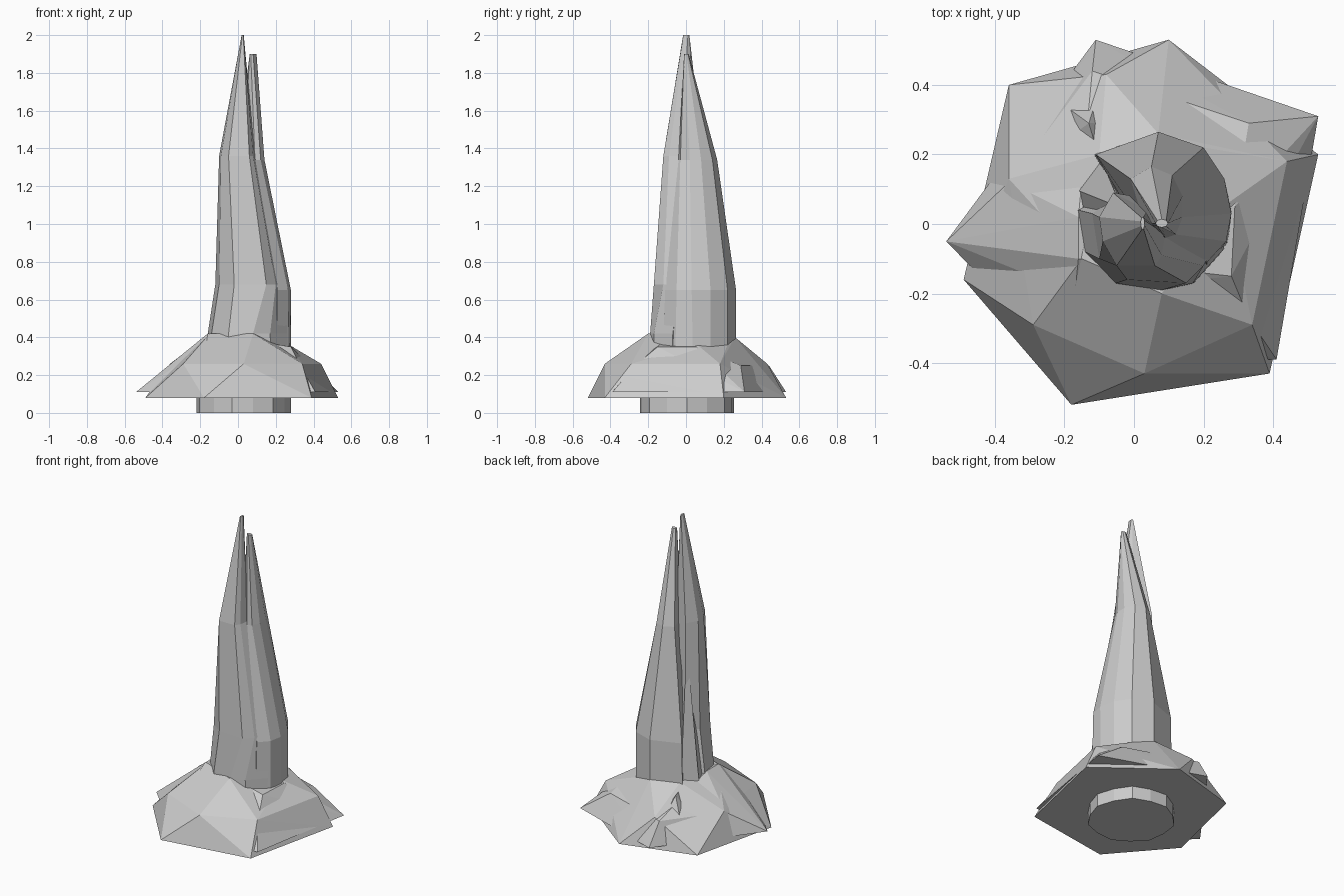
import bpy, bmesh, math

if "Cube" in bpy.data.objects:
    bpy.data.objects.remove(bpy.data.objects["Cube"])


def finish(bm, name):
    bmesh.ops.recalc_face_normals(bm, faces=bm.faces)
    mesh = bpy.data.meshes.new(name)
    bm.to_mesh(mesh)
    bm.free()
    obj = bpy.data.objects.new(name, mesh)
    bpy.context.collection.objects.link(obj)
    return obj


def hull(name, layers):
    """Faceted rock: convex hull of points given as {z: [(x, y), ...]}."""
    bm = bmesh.new()
    for z, pts in layers.items():
        for x, y in pts:
            bm.verts.new((x, y, z))
    res = bmesh.ops.convex_hull(bm, input=bm.verts)
    junk = {g for g in res["geom_interior"] + res["geom_unused"]
            if isinstance(g, bmesh.types.BMVert) and g.is_valid}
    bmesh.ops.delete(bm, geom=list(junk), context='VERTS')
    return finish(bm, name)


def loft(name, layers):
    """Flat-faced shard through rings with equal point counts."""
    bm = bmesh.new()
    rings = [[bm.verts.new((x, y, z)) for x, y in pts] for z, pts in layers]
    n = len(rings[0])
    for a, b in zip(rings, rings[1:]):
        for i in range(n):
            j = (i + 1) % n
            bm.faces.new((a[i], a[j], b[j], b[i]))
    bm.faces.new(rings[0])
    bm.faces.new(rings[-1])
    return finish(bm, name)


def tip(x, y, r, ry, n, start):
    return [(x + r * math.cos(start + i * math.tau / n),
             y + ry * math.sin(start + i * math.tau / n)) for i in range(n)]


# Broad faceted mound with a flat underside
hull("rock_mound", {
    0.08: [(-.49, -.16), (-.18, -.52), (.39, -.43), (.53, .20), (.10, .53), (-.36, .40)],
    0.26: [(-.29, -.29), (.03, -.43), (.34, -.29), (.44, .18), (-.08, .43), (-.36, .13)],
    0.36: [(.27, .06), (.20, .22)],
    0.40: [(.07, .26), (-.10, .20)],
    0.42: [(.08, -.20), (-.15, -.10)],
})

# Second rock turned inside the first, so its corners poke out
hull("rock_spurs", {
    0.11: [(-.54, -.05), (-.21, -.39), (.41, -.39), (.53, .31), (-.11, .53)],
    0.25: [(-.36, .12), (.33, .29), (-.12, .44), (.33, -.27)],
    0.35: [(-.17, -.20), (.28, -.15), (.29, .05)],
    0.42: [(-.16, -.10), (-.16, .02)],
})

# Small stones at the foot of the spire
for i, (x, y, z, r) in enumerate([(-.13, .29, .36, .08), (-.15, -.13, .39, .05),
                                  (.27, -.09, .33, .06)]):
    hull(f"small_stone_{i + 1}", {
        z - .12: tip(x, y, r, r, 5, i), z: [(x, y), (x * .8, y * .7)]})

# Stem below the mound
hull("stem", {z: [((.025 + r * math.cos(a)), (.005 + r * math.sin(a)))
                  for a, r in [(i * math.tau / 14, .255 - .01 * (i % 2)) for i in range(14)]]
              for z in (0, .3)})

# Tall front-left shard
loft("tall_shard", [
    (0.10, [(-.19, .05), (-.17, -.10), (-.06, -.19), (.08, -.20), (.18, -.17), (.25, -.08), (.14, .08), (-.05, .10)]),
    (0.42, [(-.16, .04), (-.14, -.08), (-.05, -.17), (.08, -.19), (.17, -.17), (.26, -.07), (.14, .08), (-.05, .10)]),
    (0.68, [(-.12, .03), (-.10, -.10), (-.02, -.16), (.15, -.17), (.20, -.12), (.25, -.03), (.12, .06), (-.05, .08)]),
    (1.36, [(-.10, .02), (-.09, -.05), (-.05, -.12), (.06, -.12), (.08, -.09), (.09, -.03), (.04, .04), (-.06, .09)]),
    (2.00, tip(.025, .002, .006, .018, 8, math.pi * .9)),
])

# Shorter back-right shard
loft("short_shard", [
    (0.10, [(-.12, .20), (.02, -.02), (.21, -.13), (.27, -.06), (.28, .04), (.26, .13), (.20, .22), (.07, .265)]),
    (0.65, [(-.11, .20), (.02, -.02), (.21, -.11), (.265, -.05), (.28, .03), (.26, .13), (.20, .22), (.07, .265)]),
    (1.34, [(-.01, .13), (.03, .00), (.09, -.04), (.12, -.03), (.14, .02), (.14, .08), (.11, .14), (.05, .165)]),
    (1.90, tip(.08, .002, .018, .012, 8, math.pi * .75)),
])

# Splinters lying against the left side of the spire
loft("left_splinter", [
    (0.35, [(-.17, .02), (-.12, -.11), (-.04, -.08), (-.05, .09)]),
    (0.66, tip(-.085, -.03, .02, .03, 4, math.pi)),
])
loft("back_left_splinter", [
    (0.30, [(-.17, .10), (-.16, .02), (-.02, .02), (-.10, .20)]),
    (1.00, tip(-.05, .06, .02, .02, 4, math.pi)),
])
